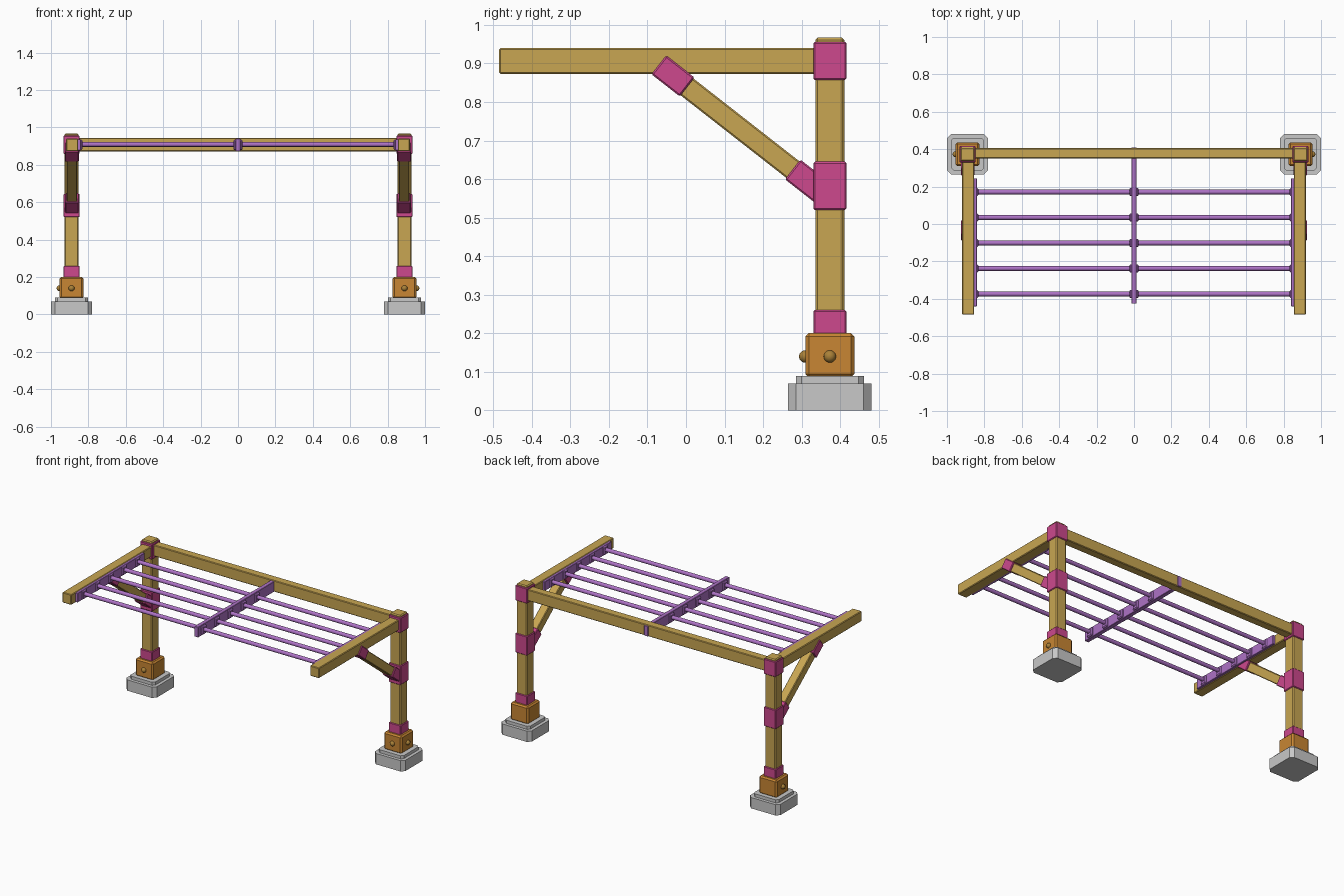
import bpy
import bmesh
from math import radians, cos, sin, pi
from mathutils import Matrix

cube = bpy.data.objects.get("Cube")
if cube:
    bpy.data.objects.remove(cube, do_unlink=True)


def material(name, rgb):
    m = bpy.data.materials.new(name)
    m.use_nodes = True
    m.diffuse_color = (*rgb, 1)
    m.node_tree.nodes["Principled BSDF"].inputs["Base Color"].default_value = (*rgb, 1)
    return m


WOOD = material("golden wood", (0.58, 0.38, 0.085))
PINK = material("pink sleeve", (0.61, 0.066, 0.27))
ORANGE = material("orange bracket", (0.58, 0.24, 0.033))
STONE = material("grey stone", (0.58, 0.58, 0.58))
PURPLE = material("purple metal", (0.42, 0.17, 0.56))
BRASS = material("brass bolt", (0.40, 0.22, 0.04))


def finish(name, bm, mat):
    mesh = bpy.data.meshes.new(name)
    bm.to_mesh(mesh)
    bm.free()
    mesh.materials.append(mat)
    ob = bpy.data.objects.new(name, mesh)
    bpy.context.collection.objects.link(ob)
    return ob


def box(name, centre, size, mat, bevel=0.004, tilt=0, upright_only=False):
    """Chamfered box; tilt turns it about the x axis."""
    bm = bmesh.new()
    bmesh.ops.create_cube(bm, size=1, matrix=Matrix.Diagonal((*size, 1)))
    edges = [e for e in bm.edges if not upright_only
             or abs(e.verts[0].co.z - e.verts[1].co.z) > size[2] / 2]
    bmesh.ops.bevel(bm, geom=edges, offset=bevel, segments=1, affect='EDGES')
    bm.transform(Matrix.Translation(centre) @ Matrix.Rotation(tilt, 4, 'X'))
    return finish(name, bm, mat)


def rod(name, centre, length, radius, mat):
    """Round bar along x."""
    bm = bmesh.new()
    bmesh.ops.create_cone(bm, cap_ends=True, segments=16, radius1=radius, radius2=radius,
                          depth=length, matrix=Matrix.Translation(centre)
                          @ Matrix.Rotation(pi / 2, 4, 'Y'))
    for f in bm.faces:
        f.smooth = len(f.verts) == 4
    return finish(name, bm, mat)


def bolt(name, centre):
    """Domed bolt head."""
    bm = bmesh.new()
    bmesh.ops.create_uvsphere(bm, u_segments=16, v_segments=10, radius=0.016,
                              matrix=Matrix.Translation(centre))
    for f in bm.faces:
        f.smooth = True
    return finish(name, bm, BRASS)


POST_X, POST_Y = 0.89, 0.373
TILT = radians(-38)
ROD_Z = 0.909
rod_ys = [0.171 - 0.1363 * i for i in range(5)]


def on_brace(x, t):
    """Point along the brace centreline."""
    return (x, 0.146 + t * cos(TILT), 0.727 + t * sin(TILT))


for side, s in (("left", 1), ("right", -1)):
    x = s * POST_X
    # Footing, bracket and bolts
    box(side + "_footing", (x, POST_Y, 0.035), (0.217, 0.217, 0.07), STONE, 0.021, 0, True)
    box(side + "_footing_step", (x, POST_Y, 0.075), (0.176, 0.176, 0.03), STONE, 0.014, 0, True)
    box(side + "_bracket", (x, POST_Y, 0.143), (0.127, 0.127, 0.115), ORANGE, 0.009)
    bolt(side + "_outer_bolt", (x + s * 0.064, POST_Y, 0.14))
    bolt(side + "_front_bolt", (x, POST_Y - 0.064, 0.14))

    # Post with sleeves
    box(side + "_post", (x, POST_Y, 0.531), (0.075, 0.075, 0.872), WOOD, 0.006)
    for part, low, high in (("bottom", 0.195, 0.26), ("middle", 0.52, 0.645), ("top", 0.857, 0.956)):
        box(f"{side}_{part}_sleeve", (x, POST_Y, (low + high) / 2),
            (0.086, 0.086, high - low), PINK)

    # Rafter reaching forward, and its diagonal brace
    box(side + "_rafter", (s * 0.887, -0.065, 0.906), (0.065, 0.84, 0.067), WOOD)
    box(side + "_brace", on_brace(s * 0.888, 0.02), (0.056, 0.46, 0.055), WOOD, 0.004, TILT)
    box(side + "_brace_upper_sleeve", on_brace(s * 0.888, -0.228),
        (0.074, 0.093, 0.062), PINK, 0.004, TILT)
    box(side + "_brace_lower_sleeve", on_brace(s * 0.888, 0.216),
        (0.072, 0.1, 0.065), PINK, 0.004, TILT)

    # Mounting strip for the rods
    box(side + "_rod_strip", (s * 0.849, -0.098, 0.906), (0.018, 0.685, 0.06), PURPLE, 0.002)

# Back beam and centre bar
box("back_beam", (0, 0.378, 0.908), (1.74, 0.054, 0.073), WOOD)
box("centre_bar", (0, -0.008, 0.906), (0.027, 0.836, 0.067), PURPLE, 0.002)

# Rods with collars where they meet the bars
for i, y in enumerate(rod_ys, 1):
    rod(f"rod_{i}", (0, y, ROD_Z), 1.69, 0.0125, PURPLE)
    for place, x, width in (("centre", 0, 0.05), ("left", 0.843, 0.022), ("right", -0.843, 0.022)):
        box(f"{place}_collar_{i}", (x, y, 0.906), (width, 0.044, 0.056), PURPLE, 0.006)
